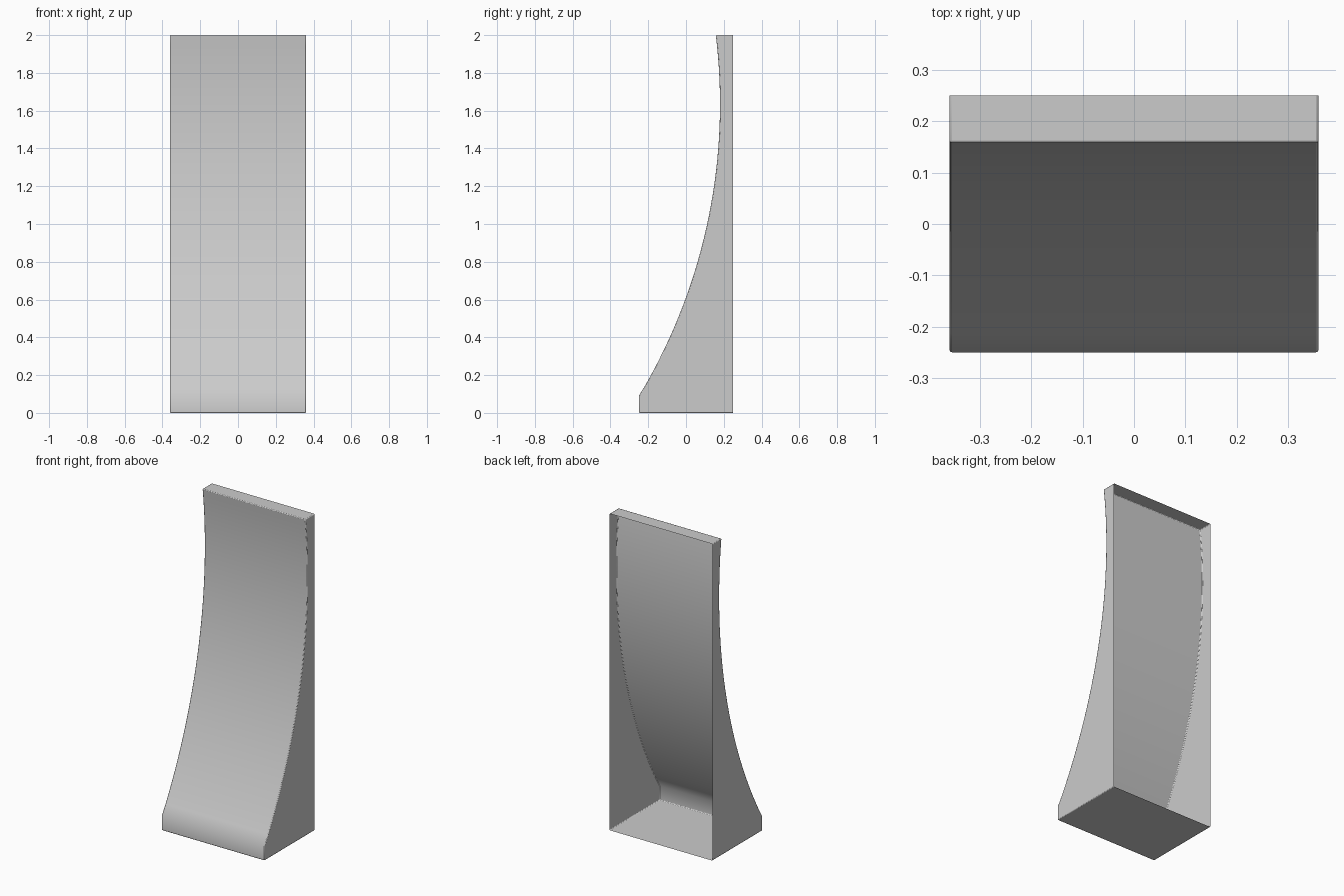
import bpy, bmesh, math

if "Cube" in bpy.data.objects:
    bpy.data.objects.remove(bpy.data.objects["Cube"])

HALF_W, BACK, HEIGHT = 0.36, 0.25, 2.0
LIP_Z, STEPS = 0.09, 32
RADIUS, APEX_Y, APEX_Z = 3.0, 0.18, 1.635


def front_y(z):
    """Concave circular arc of the front face."""
    return APEX_Y - RADIUS + math.sqrt(RADIUS ** 2 - (z - APEX_Z) ** 2)


# Side profile: vertical lip at the foot, then the sweeping arc
profile = [(-0.25, 0.0), (-0.25, LIP_Z)]
for i in range(1, STEPS + 1):
    z = LIP_Z + (HEIGHT - LIP_Z) * i / STEPS
    profile.append((front_y(z), z))

# One U-shaped row per height: left back, left front, right front, right back
bm = bmesh.new()
rows = []
for y, z in profile:
    path = [(-HALF_W, BACK), (-HALF_W, y), (HALF_W, y), (HALF_W, BACK)]
    rows.append([bm.verts.new((px, py, z)) for px, py in path])

# Curved front and both side walls; the back stays open
for a, b in zip(rows, rows[1:]):
    for k in range(3):
        bm.faces.new((a[k], a[k + 1], b[k + 1], b[k]))

# Floor and top
bm.faces.new(rows[0][::-1])
bm.faces.new(rows[-1])

mesh = bpy.data.meshes.new("curved_shell")
bm.to_mesh(mesh)
bm.free()
shell = bpy.data.objects.new("curved_shell", mesh)
bpy.context.collection.objects.link(shell)

# Slightly softened corners
bevel = shell.modifiers.new("soft_edges", 'BEVEL')
bevel.width = 0.005
bevel.segments = 2
bevel.limit_method = 'ANGLE'
bevel.angle_limit = math.radians(45)

bpy.context.view_layer.objects.active = shell
shell.select_set(True)
bpy.ops.object.shade_smooth_by_angle(angle=math.radians(35))
